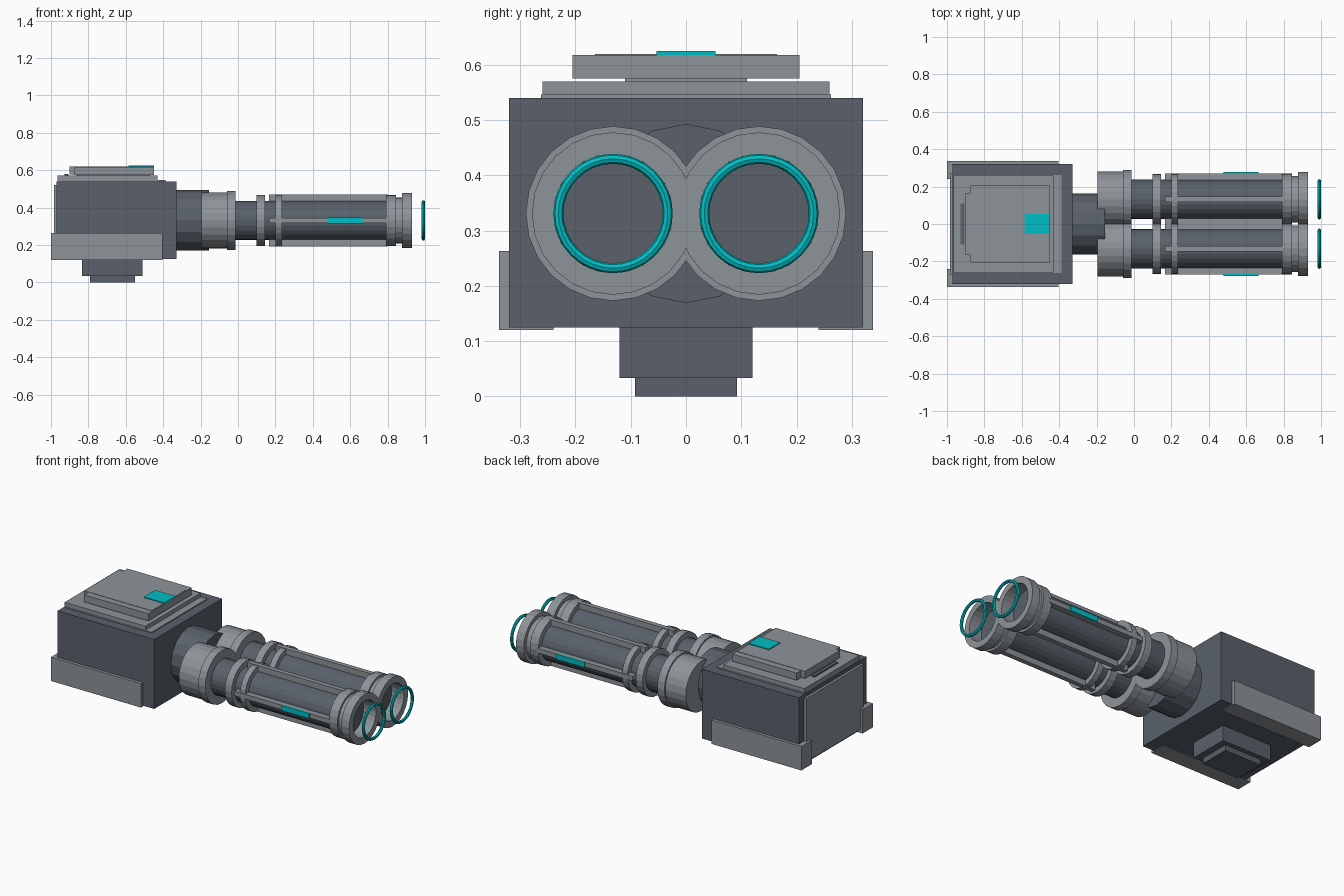
import bpy, bmesh, math
from mathutils import Matrix, Vector

cube = bpy.data.objects.get("Cube")
if cube:
    bpy.data.objects.remove(cube, do_unlink=True)


def material(name, rgb):
    m = bpy.data.materials.new(name)
    m.use_nodes = True
    m.diffuse_color = (*rgb, 1)
    m.node_tree.nodes["Principled BSDF"].inputs["Base Color"].default_value = (*rgb, 1)
    return m


DARK = material("dark_steel", (0.1, 0.118, 0.145))
GREY = material("light_steel", (0.27, 0.295, 0.32))
CYAN = material("cyan_glow", (0.0, 0.52, 0.56))


def finish(name, bm, mat):
    bmesh.ops.recalc_face_normals(bm, faces=bm.faces)
    mesh = bpy.data.meshes.new(name)
    bm.to_mesh(mesh)
    bm.free()
    mesh.materials.append(mat)
    ob = bpy.data.objects.new(name, mesh)
    bpy.context.collection.objects.link(ob)
    return ob


def box(name, mat, x, y, z):
    """Box from (min, max) pairs."""
    bm = bmesh.new()
    bmesh.ops.create_cube(bm, size=1)
    for v in bm.verts:
        for i, (lo, hi) in enumerate((x, y, z)):
            v.co[i] = lo if v.co[i] < 0 else hi
    return finish(name, bm, mat)


def lathe(name, mat, profile, y, sides, closed=False):
    """Revolve (x, radius) points around the barrel axis."""
    bm = bmesh.new()
    rings = []
    for px, r in profile:
        ring = []
        for k in range(sides):
            a = math.tau * k / sides
            ring.append(bm.verts.new((px, y + r * math.sin(a), AXIS_Z + r * math.cos(a))))
        rings.append(ring)
    pairs = list(zip(rings, rings[1:]))
    if closed:
        pairs.append((rings[-1], rings[0]))
    else:
        bm.faces.new(rings[0])
        bm.faces.new(rings[-1])
    for a, b in pairs:
        for k in range(sides):
            j = (k + 1) % sides
            bm.faces.new((a[k], a[j], b[j], b[k]))
    return finish(name, bm, mat)


def tube(name, mat, x0, x1, r, y, sides=24):
    return lathe(name, mat, [(x0, r), (x1, r)], y, sides)


AXIS_Z = 0.331
BARREL_Y = 0.132

# Housing and mount
box("housing", DARK, (-0.97, -0.33), (-0.32, 0.32), (0.125, 0.54))
box("mount_block", DARK, (-0.835, -0.51), (-0.12, 0.12), (0.033, 0.13))
box("mount_foot", DARK, (-0.79, -0.55), (-0.092, 0.092), (0, 0.04))
box("back_plate", GREY, (-0.985, -0.96), (-0.27, 0.27), (0.14, 0.52))

# Stepped roof
box("roof_base", GREY, (-0.96, -0.388), (-0.262, 0.262), (0.53, 0.546))
box("roof_plate", GREY, (-0.965, -0.43), (-0.26, 0.26), (0.54, 0.57))
box("hatch_riser", GREY, (-0.86, -0.47), (-0.11, 0.11), (0.565, 0.58))
box("hatch_hinge", DARK, (-0.927, -0.907), (-0.11, 0.11), (0.565, 0.578))
box("hatch", GREY, (-0.875, -0.45), (-0.205, 0.205), (0.575, 0.618))
box("hatch_center", GREY, (-0.902, -0.455), (-0.165, 0.165), (0.577, 0.62))
box("hatch_light", CYAN, (-0.585, -0.45), (-0.053, 0.053), (0.617, 0.625))

# Neck joining the barrels to the housing
tube("neck", DARK, -0.35, -0.155, 0.162, 0, 16)

for side, s in (("left", 1), ("right", -1)):
    y = BARREL_Y * s

    # Armour skirt along the lower edge of the housing
    box(side + "_skirt", GREY, (-1.0, -0.405), sorted((0.24 * s, 0.338 * s)), (0.12, 0.263))

    # Barrel core, socket and bands
    tube(side + "_barrel", DARK, -0.15, 0.85, 0.105, y)
    tube(side + "_socket", GREY, -0.195, -0.05, 0.149, y)
    tube(side + "_socket_band", GREY, -0.06, -0.013, 0.158, y)
    tube(side + "_rear_band", GREY, 0.1, 0.145, 0.136, y)
    tube(side + "_middle_band", GREY, 0.2, 0.235, 0.136, y)

    # Hollow stepped muzzle
    lathe(side + "_muzzle", GREY,
          [(0.79, 0.1), (0.79, 0.137), (0.845, 0.137), (0.845, 0.124), (0.878, 0.124),
           (0.878, 0.147), (0.93, 0.147), (0.93, 0.108), (0.84, 0.108)], y, 24, closed=True)

    # Four rails around the barrel
    for i in range(4):
        turn = Matrix.Rotation(i * math.pi / 2, 4, "X")
        ob = box(f"{side}_rail_{i + 1}", GREY, (0.165, 0.8), (-0.014, 0.014), (0.1, 0.138))
        ob.data.transform(Matrix.Translation(Vector((0, y, AXIS_Z))) @ turn)

    # Light strip on the outer rail
    box(side + "_light_strip", CYAN, (0.478, 0.665), sorted((0.268 * s, 0.277 * s)), (0.316, 0.347))

    # Glowing ring floating before the muzzle
    ring = [(0.991 + 0.009 * math.cos(math.tau * k / 8), 0.099 + 0.009 * math.sin(math.tau * k / 8))
            for k in range(8)]
    lathe(side + "_muzzle_ring", CYAN, ring, y, 32, closed=True)
